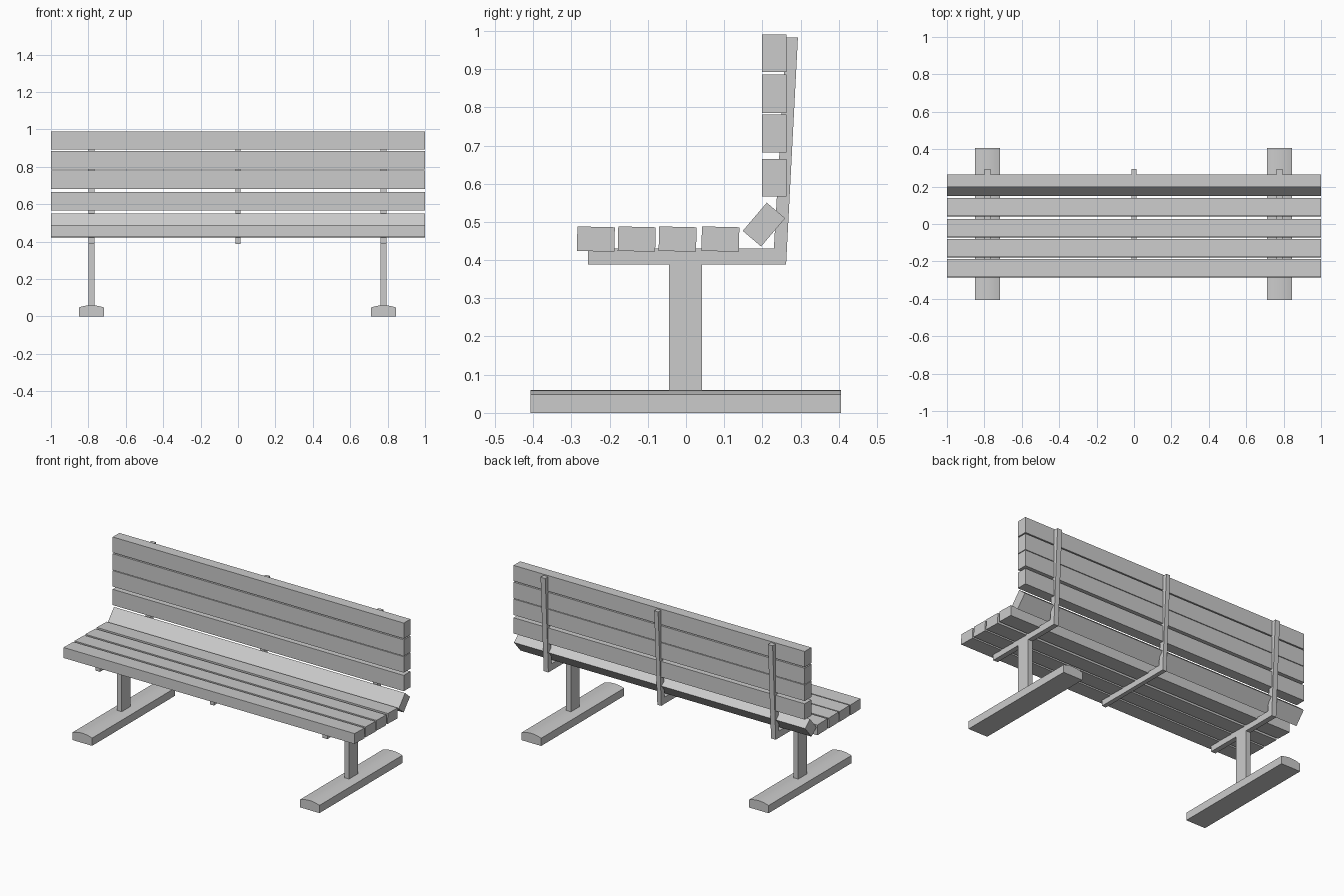
import bpy, bmesh, math
from mathutils import Vector

cube = bpy.data.objects.get("Cube")
if cube:
    bpy.data.objects.remove(cube, do_unlink=True)

grey = bpy.data.materials.new("light grey")
grey.use_nodes = True
COLOUR = (0.6, 0.6, 0.6, 1)
grey.diffuse_color = COLOUR
grey.node_tree.nodes["Principled BSDF"].inputs["Base Color"].default_value = COLOUR


def prism(name, outline, axis, centre, depth):
    """Extrude a closed 2D outline along x (outline = y, z) or y (outline = x, z)."""
    bm = bmesh.new()
    start = centre - depth / 2
    if axis == "x":
        points = [(start, a, b) for a, b in outline]
        move = Vector((depth, 0, 0))
    else:
        points = [(a, start, b) for a, b in outline]
        move = Vector((0, depth, 0))
    face = bm.faces.new([bm.verts.new(p) for p in points])
    result = bmesh.ops.extrude_face_region(bm, geom=[face])
    moved = [v for v in result["geom"] if isinstance(v, bmesh.types.BMVert)]
    bmesh.ops.translate(bm, verts=moved, vec=move)
    bmesh.ops.recalc_face_normals(bm, faces=bm.faces)
    mesh = bpy.data.meshes.new(name)
    bm.to_mesh(mesh)
    bm.free()
    mesh.materials.append(grey)
    obj = bpy.data.objects.new(name, mesh)
    bpy.context.collection.objects.link(obj)
    return obj


def slat(name, y, z, width, height, degrees=0):
    """Full-length plank with a rotated rectangular section."""
    c, s = math.cos(math.radians(degrees)), math.sin(math.radians(degrees))
    corners = [(-1, -1), (1, -1), (1, 1), (-1, 1)]
    outline = []
    for i, j in corners:
        a, b = i * width / 2, j * height / 2
        outline.append((y + a * c - b * s, z + a * s + b * c))
    return prism(name, outline, "x", 0, 2)


# Seat planks
for i, y in enumerate((-0.236, -0.129, -0.022, 0.09)):
    slat(f"seat_slat_{i + 1}", y, 0.455, 0.098, 0.064, -1.3)

# Angled plank between seat and back
slat("corner_slat", 0.204, 0.493, 0.097, 0.063, 49.6)

# Backrest planks
for i, (low, high) in enumerate(((0.567, 0.665), (0.682, 0.781),
                                 (0.785, 0.886), (0.893, 0.99))):
    slat(f"back_slat_{i + 1}", 0.231, (low + high) / 2, 0.065, high - low)

# L-shaped brackets carrying the planks
BRACKET = [(-0.257, 0.388), (0.262, 0.388), (0.293, 0.983),
           (0.262, 0.983), (0.23, 0.43), (-0.257, 0.43)]
LEFT, RIGHT = 0.778, -0.784
for name, x, width in (("left", LEFT, 0.032), ("middle", 0, 0.027), ("right", RIGHT, 0.032)):
    prism(f"{name}_bracket", BRACKET, "x", x, width)

# Posts and round-topped feet
POST = [(-0.045, 0.05), (0.042, 0.05), (0.042, 0.39), (-0.045, 0.39)]
HALF, SIDE, RISE, STEPS = 0.067, 0.048, 0.012, 10
for name, x in (("left", LEFT), ("right", RIGHT)):
    prism(f"{name}_post", POST, "x", x, 0.032)
    outline = [(x - HALF, 0), (x + HALF, 0)]
    for k in range(STEPS + 1):
        t = 1 - 2 * k / STEPS
        outline.append((x + HALF * t, SIDE + RISE * (1 - t * t)))
    foot = prism(f"{name}_foot", outline, "y", -0.001, 0.813)
    bpy.ops.object.select_all(action="DESELECT")
    foot.select_set(True)
    bpy.context.view_layer.objects.active = foot
    bpy.ops.object.shade_smooth_by_angle(angle=math.radians(15))
